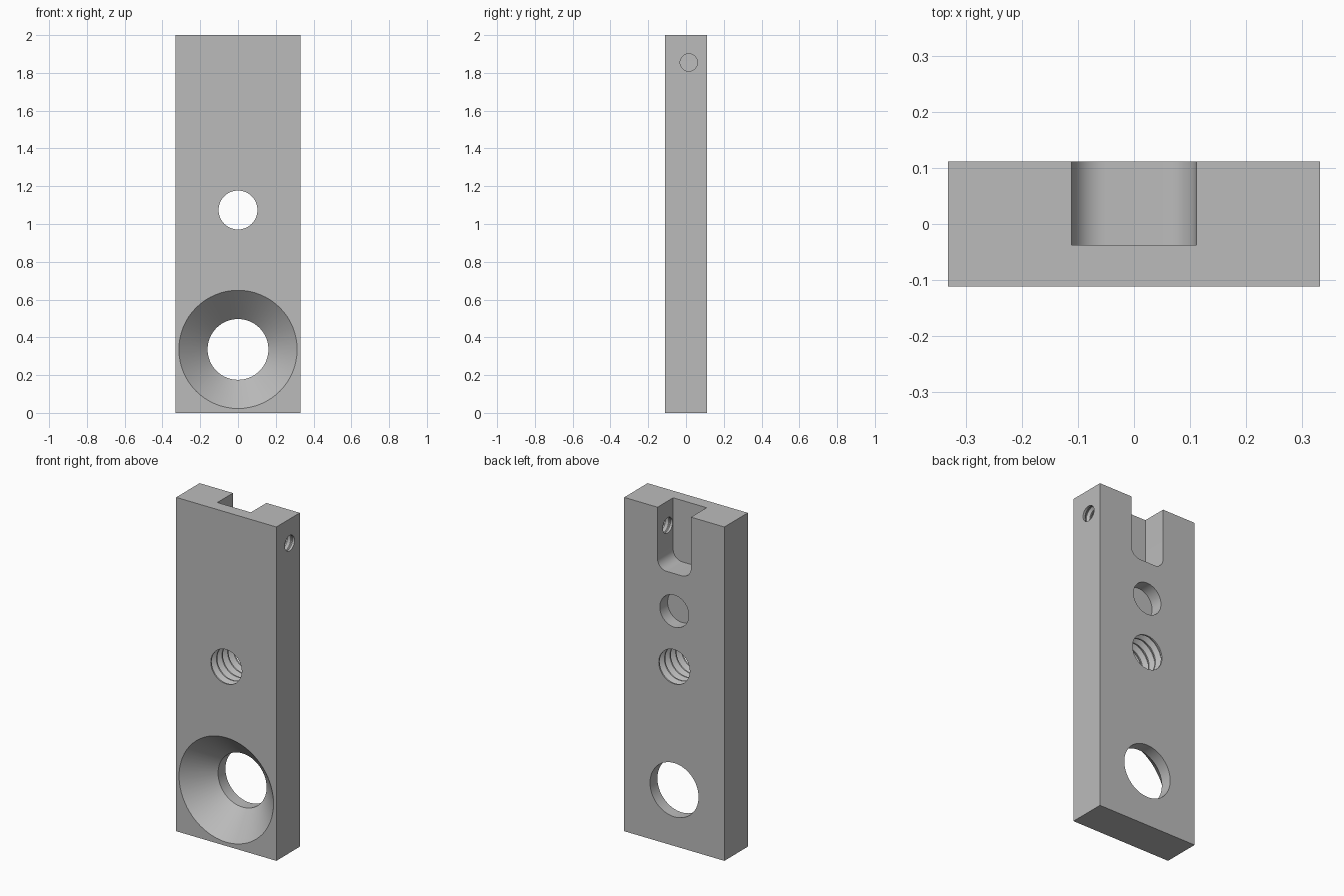
import bpy, bmesh, math
from mathutils import Matrix

if "Cube" in bpy.data.objects:
    bpy.data.objects.remove(bpy.data.objects["Cube"], do_unlink=True)

W, D, H = 0.664, 0.222, 2.0

steel = bpy.data.materials.new("plain grey metal")
steel.use_nodes = True
grey = (0.5, 0.5, 0.5, 1.0)
steel.diffuse_color = grey
steel.node_tree.nodes["Principled BSDF"].inputs["Base Color"].default_value = grey


def add_object(name, bm):
    bmesh.ops.recalc_face_normals(bm, faces=bm.faces)
    mesh = bpy.data.meshes.new(name)
    bm.to_mesh(mesh)
    bm.free()
    mesh.materials.append(steel)
    obj = bpy.data.objects.new(name, mesh)
    bpy.context.collection.objects.link(obj)
    return obj


def box(x0, x1, y0, y1, z0, z1):
    bm = bmesh.new()
    bmesh.ops.create_cube(bm, size=1)
    bmesh.ops.scale(bm, vec=(x1 - x0, y1 - y0, z1 - z0), verts=bm.verts)
    bmesh.ops.translate(bm, vec=((x0 + x1) / 2, (y0 + y1) / 2, (z0 + z1) / 2), verts=bm.verts)
    return bm


def lathe(name, profile, centre, axis):
    """Revolve (position, radius) pairs around the x or y axis through centre."""
    bm = bmesh.new()
    points = [(profile[0][0], 0)] + profile + [(profile[-1][0], 0)]
    verts = [bm.verts.new((r, 0, t)) for t, r in points]
    edges = [bm.edges.new(pair) for pair in zip(verts, verts[1:])]
    bmesh.ops.spin(bm, geom=verts + edges, cent=(0, 0, 0), axis=(0, 0, 1),
                   angle=math.tau, steps=64, use_merge=False)
    bmesh.ops.remove_doubles(bm, verts=bm.verts, dist=1e-5)
    turn = Matrix.Rotation(math.pi / 2, 4, "Y") if axis == "x" else Matrix.Rotation(-math.pi / 2, 4, "X")
    bmesh.ops.transform(bm, matrix=Matrix.Translation(centre) @ turn, verts=bm.verts)
    return add_object(name, bm)


def thread(start, end, minor, major, pitch, first, turns):
    """Bore profile with evenly spaced V-shaped thread grooves."""
    points = [(start, minor)]
    for i in range(turns):
        c = first + i * pitch
        points += [(c - 0.42 * pitch, minor), (c - 0.06 * pitch, major),
                   (c + 0.06 * pitch, major), (c + 0.42 * pitch, minor)]
    return points + [(end, minor)]


# Main plate
plate = add_object("mounting_plate", box(-W / 2, W / 2, -D / 2, D / 2, 0, H))

# Open slot at the top of the back, with rounded lower corners
bm = box(-0.111, 0.111, -0.037, 0.2, 1.632, 2.1)
lower = [e for e in bm.edges
         if all(v.co.z < 1.7 for v in e.verts) and abs(e.verts[0].co.x - e.verts[1].co.x) < 0.01]
bmesh.ops.bevel(bm, geom=lower, offset=0.06, segments=10, profile=0.5, affect="EDGES")
cutters = [add_object("slot_cutter", bm)]

# Countersunk through hole near the bottom
cutters.append(lathe("countersink_cutter",
                     [(-0.161, 0.363), (0.041, 0.161), (0.2, 0.161)], (0, 0, 0.336), "y"))

# Threaded through hole in the middle
cutters.append(lathe("threaded_hole_cutter",
                     thread(-0.2, 0.2, 0.103, 0.127, 0.053, -0.0795, 4), (0, 0, 1.074), "y"))

# Shallow blind hole in the back
cutters.append(lathe("blind_hole_cutter", [(0.037, 0.096), (0.2, 0.096)], (0, 0, 1.407), "y"))

# Small threaded hole from the left side into the slot
cutters.append(lathe("set_screw_cutter",
                     thread(0.05, 0.4, 0.046, 0.057, 0.04, 0.1415, 5), (0, 0.015, 1.855), "x"))

# Cut every opening, then remove the cutters
bpy.ops.object.select_all(action="DESELECT")
plate.select_set(True)
bpy.context.view_layer.objects.active = plate
for cutter in cutters:
    cutter.hide_render = True
    mod = plate.modifiers.new(cutter.name, "BOOLEAN")
    mod.operation = "DIFFERENCE"
    mod.solver = "EXACT"
    mod.object = cutter
    bpy.ops.object.modifier_apply(modifier=mod.name)
    bpy.data.objects.remove(cutter, do_unlink=True)

bpy.ops.object.shade_smooth_by_angle(angle=math.radians(30))
